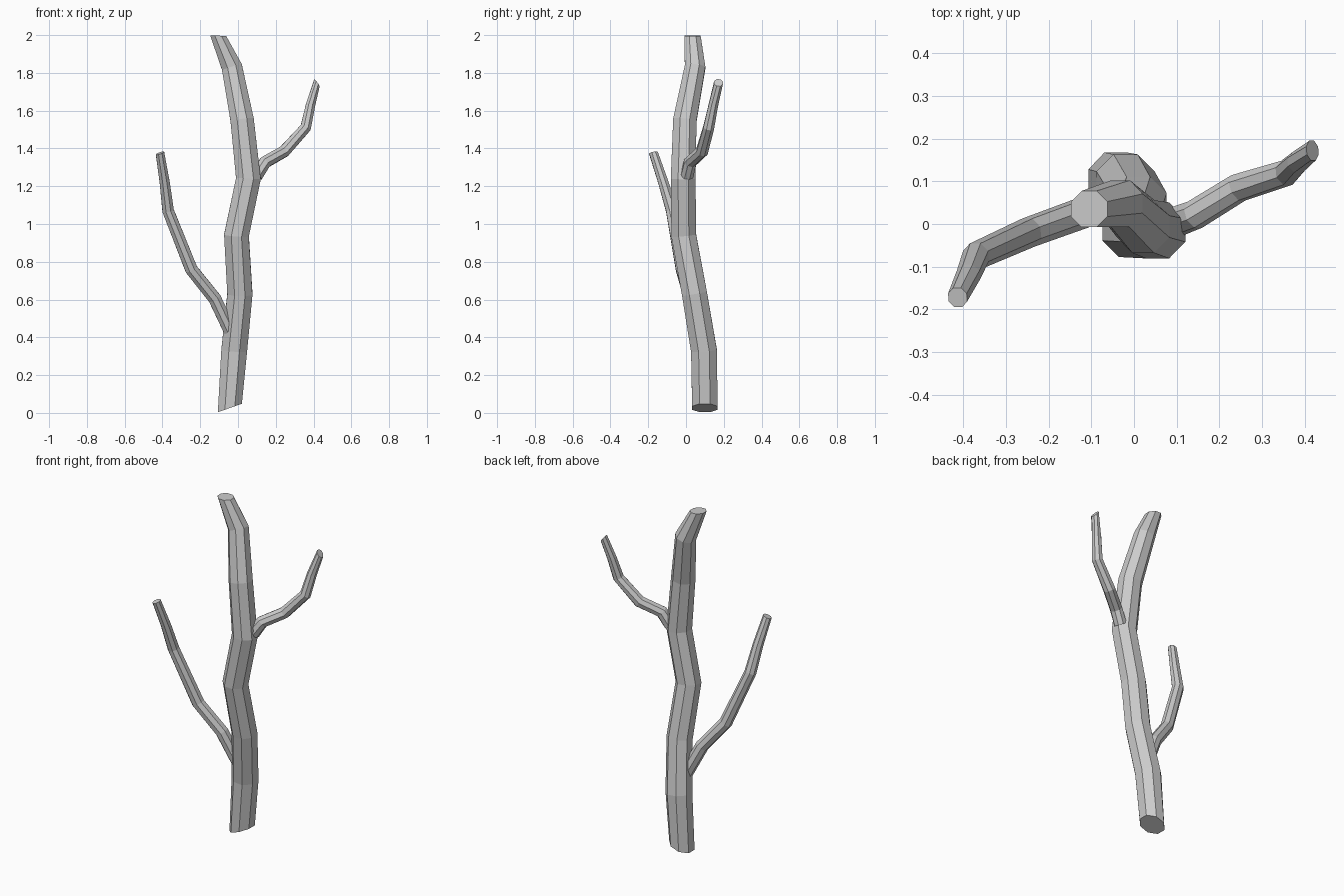
import bpy, bmesh, math
from mathutils import Vector

if "Cube" in bpy.data.objects:
    bpy.data.objects.remove(bpy.data.objects["Cube"])

SIDES = 8


def limb(name, pts, start_n=None, end_n=None, phase=0.5):
    """Tapered faceted tube through (x, y, z, radius) points, capped at both ends."""
    ps = [Vector(p[:3]) for p in pts]
    dirs = [(b - a).normalized() for a, b in zip(ps, ps[1:])]
    bm = bmesh.new()
    rings = []
    for i, p in enumerate(ps):
        n = (dirs[max(i - 1, 0)] + dirs[min(i, len(dirs) - 1)]).normalized()
        if i == 0 and start_n:
            n = Vector(start_n).normalized()
        if i == len(ps) - 1 and end_n:
            n = Vector(end_n).normalized()
        u = Vector((0, 1, 0)).cross(n).normalized()
        v = n.cross(u)
        ring = []
        for k in range(SIDES):
            a = 2 * math.pi * (k + phase) / SIDES
            ring.append(bm.verts.new(p + pts[i][3] * (u * math.cos(a) + v * math.sin(a))))
        rings.append(ring)
    for r, s in zip(rings, rings[1:]):
        for k in range(SIDES):
            j = (k + 1) % SIDES
            bm.faces.new((r[k], r[j], s[j], s[k]))
    bm.faces.new(rings[0][::-1])
    bm.faces.new(rings[-1])
    me = bpy.data.meshes.new(name)
    bm.to_mesh(me)
    bm.free()
    ob = bpy.data.objects.new(name, me)
    bpy.context.collection.objects.link(ob)
    return ob


# crooked main trunk with a slanted cut at the base and a level cut on top
limb("trunk", [
    (-0.043, 0.10, 0.026, 0.073), (-0.02, 0.095, 0.33, 0.074),
    (0.01, 0.045, 0.63, 0.072), (-0.008, -0.012, 0.94, 0.071),
    (0.055, -0.015, 1.24, 0.071), (0.022, -0.006, 1.55, 0.067),
    (-0.032, 0.048, 1.83, 0.059), (-0.105, 0.035, 1.997, 0.046),
], start_n=(-0.33, 0, 0.94), end_n=(0.04, 0, 1))

# lower branch reaching left and forward
limb("left_branch", [
    (-0.04, 0.06, 0.43, 0.037), (-0.123, 0.025, 0.605, 0.037),
    (-0.247, -0.02, 0.76, 0.036), (-0.37, -0.075, 1.07, 0.033),
    (-0.388, -0.12, 1.22, 0.029), (-0.413, -0.172, 1.375, 0.025),
], end_n=(-0.33, -0.2, 0.94))

# upper branch reaching right and back
limb("right_branch", [
    (0.098, 0.005, 1.255, 0.036), (0.143, 0.022, 1.327, 0.035),
    (0.245, 0.085, 1.385, 0.034), (0.358, 0.12, 1.51, 0.031),
    (0.384, 0.145, 1.63, 0.027), (0.418, 0.172, 1.748, 0.025),
], end_n=(0.8, 0.1, 0.6))
